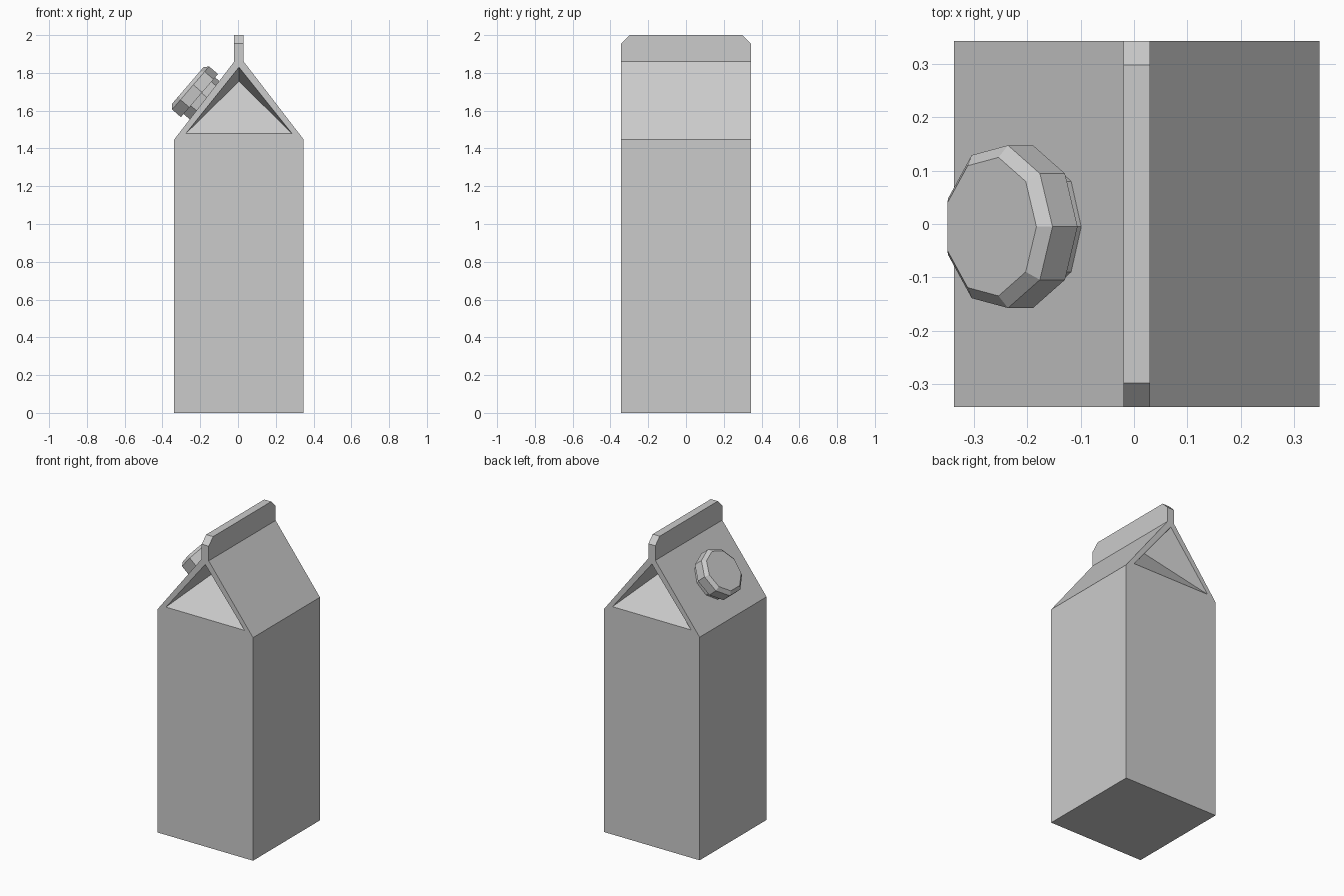
import bpy, bmesh, math
from mathutils import Matrix, Vector

if "Cube" in bpy.data.objects:
    bpy.data.objects.remove(bpy.data.objects["Cube"])

CX = 0.005       # carton centre line
HW = 0.343       # half width and half depth


def finish(bm, name):
    bmesh.ops.remove_doubles(bm, verts=bm.verts, dist=1e-5)
    bmesh.ops.recalc_face_normals(bm, faces=bm.faces)
    me = bpy.data.meshes.new(name)
    bm.to_mesh(me)
    bm.free()
    ob = bpy.data.objects.new(name, me)
    bpy.context.collection.objects.link(ob)
    return ob


# Carton: box, sloped roof and sealed top fin, with a folded-in gable at each end
bm = bmesh.new()
outline = [(-HW, 0), (HW, 0), (HW, 1.447), (0.025, 1.86), (0.025, 1.955),
           (-0.025, 1.955), (-0.025, 1.86), (-HW, 1.447)]
ends = []
for s in (-1, 1):
    def vert(x, z, y=HW):
        return bm.verts.new((CX + x, s * y, z))
    o = [vert(x, z) for x, z in outline]
    fold_r, fold_l = vert(0.282, 1.478), vert(-0.282, 1.478)
    apex, inner = vert(0, 1.83), vert(0, 1.755, HW - 0.24)
    top_r, top_l = vert(0.025, 2.0, 0.298), vert(-0.025, 2.0, 0.298)
    for f in ([o[0], o[1], o[2], fold_r, fold_l, o[7]],      # end wall
              [o[2], o[3], apex, fold_r],                    # roof edges
              [o[7], fold_l, apex, o[6]],
              [o[3], o[4], o[5], o[6], apex],                # fin end
              [o[4], top_r, top_l, o[5]],                    # clipped fin corner
              [fold_l, fold_r, inner],                       # folded gable
              [fold_r, apex, inner], [apex, fold_l, inner]):
        bm.faces.new(f)
    ends.append((o, top_r, top_l))
(a, ar, al), (b, br, bl) = ends
for i, j in ((0, 1), (1, 2), (2, 3), (6, 7), (7, 0)):
    bm.faces.new((a[i], a[j], b[j], b[i]))
bm.faces.new((a[3], a[4], ar, br, b[4], b[3]))
bm.faces.new((a[6], a[5], al, bl, b[5], b[6]))
bm.faces.new((ar, al, bl, br))
finish(bm, "carton")


# Nine-sided pouring cap, tilted on the left roof slope
def lathe(name, profile, sides=9):
    bm = bmesh.new()
    rings = [[bm.verts.new((r * math.cos(2 * math.pi * k / sides),
                            r * math.sin(2 * math.pi * k / sides), h))
              for k in range(sides)] for r, h in profile]
    for lo, hi in zip(rings, rings[1:]):
        for k in range(sides):
            n = (k + 1) % sides
            bm.faces.new((lo[k], lo[n], hi[n], hi[k]))
    bm.faces.new(rings[0])
    bm.faces.new(rings[-1])
    up = Vector((0.652, 0, 0.758)).normalized()
    out = Vector((-up.z, 0, up.x))
    side = out.cross(up)
    rot = Matrix((up, side, out)).transposed().to_4x4()
    bm.transform(Matrix.Translation((-0.254, -0.005, 1.7165)) @ rot)
    return finish(bm, name)


lathe("cap", [(0.155, -0.062), (0.155, 0), (0.132, 0.02)])
lathe("cap_neck", [(0.132, -0.13), (0.132, -0.062)])
